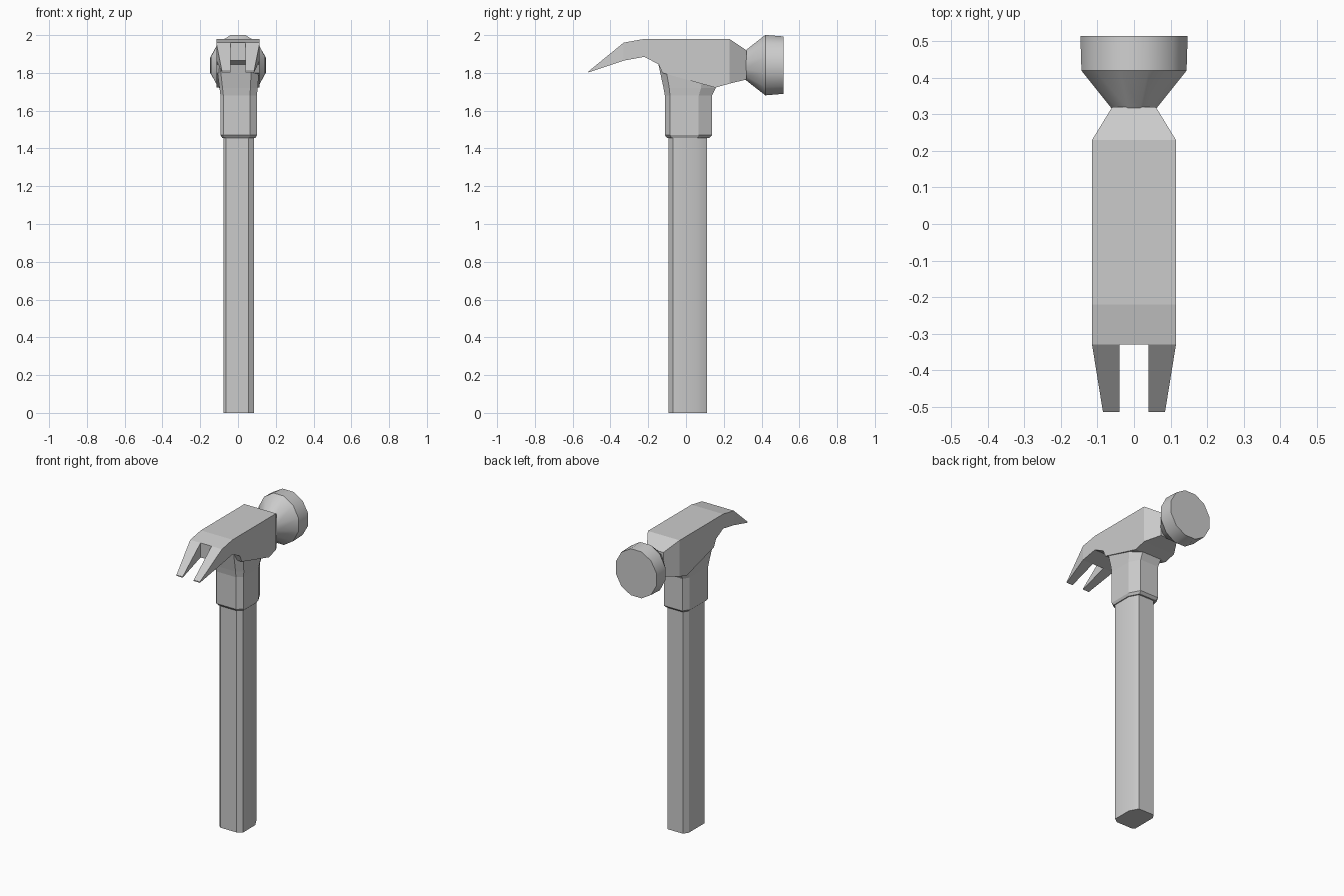
import bpy, bmesh
from math import sin, cos, pi, radians

if "Cube" in bpy.data.objects:
    bpy.data.objects.remove(bpy.data.objects["Cube"])


def loft(name, rings, smooth=None):
    """Skin a list of equal-length closed rings and cap both ends."""
    bm = bmesh.new()
    vs = [[bm.verts.new(p) for p in r] for r in rings]
    n = len(vs[0])
    for a, b in zip(vs, vs[1:]):
        for i in range(n):
            j = (i + 1) % n
            bm.faces.new((a[i], a[j], b[j], b[i]))
    bm.faces.new(vs[0])
    bm.faces.new(vs[-1])
    bmesh.ops.recalc_face_normals(bm, faces=bm.faces)
    me = bpy.data.meshes.new(name)
    bm.to_mesh(me)
    bm.free()
    ob = bpy.data.objects.new(name, me)
    bpy.context.collection.objects.link(ob)
    if smooth:
        bpy.ops.object.select_all(action='DESELECT')
        ob.select_set(True)
        bpy.context.view_layer.objects.active = ob
        bpy.ops.object.shade_smooth_by_angle(angle=radians(smooth))
    return ob


def grip(z, x0, x1, y0, y1):
    """Chamfered grip section stretched to the given bounds."""
    base = [(0.08, 0), (0.81, 0), (1, 0.11), (1, 0.72),
            (0.81, 1), (0.12, 1), (0, 0.84), (0, 0.06)]
    return [(x0 + u * (x1 - x0), y0 + v * (y1 - y0), z) for u, v in base]


def slab(y, top, bottom, x0, x1):
    """Rectangular section across the head."""
    return [(x0, y, bottom), (x1, y, bottom), (x1, y, top), (x0, y, top)]


def disc(y, rx, rz, zc=1.841, n=12):
    """Twelve-sided section with flat sides up, half extents rx and rz."""
    k = 1 / cos(pi / n)
    return [(rx * k * cos((i + 0.5) * 2 * pi / n), y,
             zc + rz * k * sin((i + 0.5) * 2 * pi / n)) for i in range(n)]


# Handle
loft("handle", [grip(z, -0.077, 0.086, -0.092, 0.112) for z in (0, 1.47)], 30)

# Collar that widens into the head
loft("collar", [grip(1.455, -0.083, 0.092, -0.10, 0.122),
                grip(1.47, -0.093, 0.10, -0.112, 0.137),
                grip(1.68, -0.093, 0.10, -0.112, 0.137),
                grip(1.72, -0.098, 0.104, -0.119, 0.157),
                grip(1.85, -0.115, 0.115, -0.147, 0.18)])

# Head body
loft("head_body", [slab(y, t, b, -w, w) for y, t, b, w in (
    (-0.33, 1.96, 1.865, 0.115), (-0.22, 1.98, 1.885, 0.115),
    (-0.145, 1.98, 1.845, 0.115), (-0.125, 1.98, 1.80, 0.115),
    (0.155, 1.98, 1.722, 0.115), (0.23, 1.98, 1.743, 0.115),
    (0.32, 1.92, 1.765, 0.06))])

# Split claw, one prong mirrored to the other side
claw = loft("claw", [slab(-0.33, 1.96, 1.865, 0.04, 0.115),
                     slab(-0.515, 1.809, 1.803, 0.04, 0.085)])
claw.modifiers.new("mirror", 'MIRROR')

# Striking face
loft("striking_face", [disc(0.315, 0.06, 0.078), disc(0.42, 0.144, 0.16),
                       disc(0.515, 0.147, 0.152)], 32)
